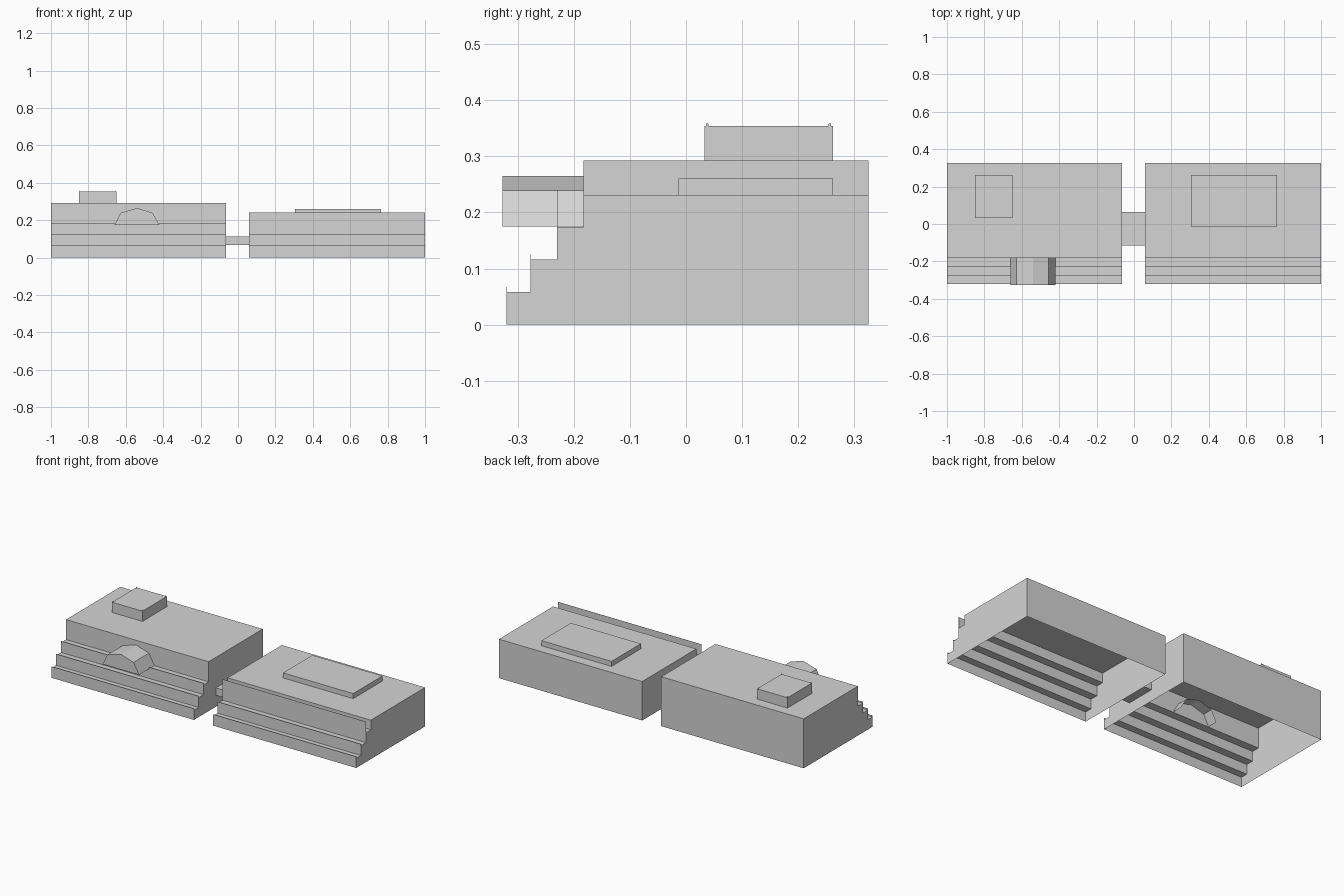
import bpy
import bmesh

if "Cube" in bpy.data.objects:
    bpy.data.objects.remove(bpy.data.objects["Cube"], do_unlink=True)

grey = bpy.data.materials.new("plain_grey")
grey.use_nodes = True
grey.diffuse_color = (0.66, 0.66, 0.66, 1)
grey.node_tree.nodes["Principled BSDF"].inputs["Base Color"].default_value = grey.diffuse_color

BACK = 0.325
STEP_RISE = 0.058
STEP_FRONTS = (-0.32, -0.277, -0.23)
ROOF_FRONT = -0.183


def finish(name, bm):
    mesh = bpy.data.meshes.new(name)
    bm.to_mesh(mesh)
    bm.free()
    mesh.materials.append(grey)
    obj = bpy.data.objects.new(name, mesh)
    bpy.context.collection.objects.link(obj)
    return obj


def box(name, x, y, z):
    bm = bmesh.new()
    bmesh.ops.create_cube(bm, size=1)
    for v in bm.verts:
        v.co = [r[0] + (c + 0.5) * (r[1] - r[0]) for r, c in zip((x, y, z), v.co)]
    return finish(name, bm)


def terraced_shell(name, x0, x1, roof, lip_tops):
    """Hollow stepped block, open underneath, with thin lips on the steps."""
    profile = [(BACK, 0), (BACK, roof), (ROOF_FRONT, roof)]
    for i in (2, 1, 0):
        tread = STEP_RISE * (i + 1)
        profile += [(profile[-1][0], tread), (STEP_FRONTS[i], tread)]
    profile.append((STEP_FRONTS[0], 0))

    bm = bmesh.new()
    a = [bm.verts.new((x0, y, z)) for y, z in profile]
    b = [bm.verts.new((x1, y, z)) for y, z in profile]
    bm.faces.new(a)
    bm.faces.new(b[::-1])
    for i in range(len(profile) - 1):
        bm.faces.new((a[i], b[i], b[i + 1], a[i + 1]))
    bmesh.ops.recalc_face_normals(bm, faces=bm.faces)
    finish(name, bm)

    # Lips continue each riser above its tread
    for i, top in enumerate(lip_tops):
        y = STEP_FRONTS[i]
        box(f"{name}_step_lip_{i + 1}", (x0, x1), (y, y + 0.001), (STEP_RISE * (i + 1), top))


# Two stepped blocks joined by a passage
terraced_shell("tall_block", -1, -0.065, 0.293, (0.067, 0.125, 0.183))
terraced_shell("low_block", 0.06, 1, 0.231, (0.067, 0.125, 0.24))
box("connecting_passage", (-0.065, 0.06), (-0.115, 0.065), (0.068, 0.112))

# Rooftop boxes
box("tall_block_roof_box", (-0.85, -0.65), (0.033, 0.262), (0.293, 0.354))
box("low_block_roof_box", (0.305, 0.765), (-0.013, 0.262), (0.231, 0.261))
for i, x in enumerate((-0.846, -0.654)):
    for j, y in enumerate((0.038, 0.256)):
        box(f"roof_box_pin_{i}{j}", (x - 0.002, x + 0.002), (y - 0.002, y + 0.002), (0.354, 0.359))

# Faceted entrance canopy, open below and behind
arch = [(-0.66, 0.175), (-0.628, 0.239), (-0.54, 0.265), (-0.457, 0.239), (-0.42, 0.175)]
bm = bmesh.new()
front = [bm.verts.new((x, -0.327, z)) for x, z in arch]
rear = [bm.verts.new((x, -0.12, z)) for x, z in arch]
bm.faces.new(front[::-1])
for i in range(len(arch) - 1):
    bm.faces.new((front[i], front[i + 1], rear[i + 1], rear[i]))
bmesh.ops.recalc_face_normals(bm, faces=bm.faces)
finish("entrance_canopy", bm)
